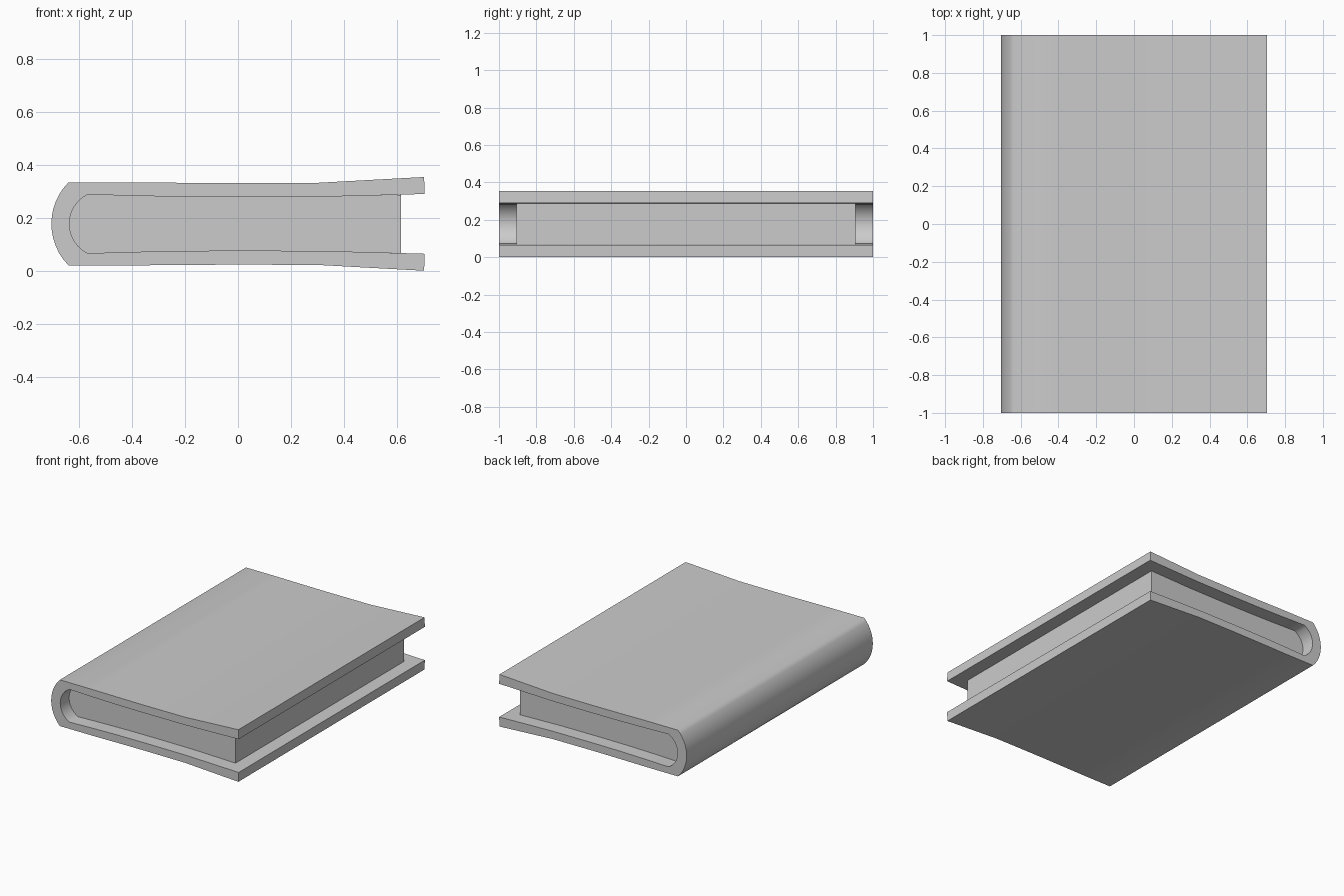
import bpy, bmesh, math

if "Cube" in bpy.data.objects:
    bpy.data.objects.remove(bpy.data.objects["Cube"], do_unlink=True)

MID = 0.178  # height of the mirror plane between the two covers

grey = bpy.data.materials.new("plain_grey")
grey.use_nodes = True
colour = (0.6, 0.6, 0.6, 1)
grey.diffuse_color = colour
grey.node_tree.nodes["Principled BSDF"].inputs["Base Color"].default_value = colour


def arc(tip_x, corner_x, half_height, steps=12):
    """Circular arc from the upper corner over the tip to the lower corner."""
    depth = corner_x - tip_x
    radius = (half_height ** 2 + depth ** 2) / (2 * depth)
    spread = math.asin(half_height / radius)
    angles = [spread * (1 - 2 * i / steps) for i in range(steps + 1)]
    return [(tip_x + radius * (1 - math.cos(a)), radius * math.sin(a)) for a in angles]


def lower(points):
    return [(x, -h) for x, h in points]


def extrude_profile(name, profile, half_length):
    """Sweep a closed (x, height) outline along y."""
    bm = bmesh.new()
    verts = [bm.verts.new((x, -half_length, MID + h)) for x, h in profile]
    face = bm.faces.new(verts)
    swept = bmesh.ops.extrude_face_region(bm, geom=[face], use_keep_orig=True)
    moved = [v for v in swept["geom"] if isinstance(v, bmesh.types.BMVert)]
    bmesh.ops.translate(bm, verts=moved, vec=(0, 2 * half_length, 0))
    bmesh.ops.recalc_face_normals(bm, faces=bm.faces)
    mesh = bpy.data.meshes.new(name)
    bm.to_mesh(mesh)
    bm.free()
    mesh.materials.append(grey)
    obj = bpy.data.objects.new(name, mesh)
    bpy.context.collection.objects.link(obj)
    bpy.ops.object.select_all(action="DESELECT")
    obj.select_set(True)
    bpy.context.view_layer.objects.active = obj
    bpy.ops.object.shade_smooth_by_angle(angle=math.radians(60))
    return obj


# Upper outlines, from the fore edge towards the spine
outer = [(0.703, 0.177), (0.5, 0.166), (0.3, 0.155), (0.0, 0.154), (-0.2, 0.155), (-0.4, 0.157)]
inner = [(0.705, 0.113), (0.5, 0.107), (0.3, 0.102), (0.0, 0.101), (-0.2, 0.102), (-0.4, 0.106)]
outer_spine = arc(-0.705, -0.64, 0.157)
inner_spine = arc(-0.637, -0.568, 0.111)

# Wrapped cover: outside down to the lower edge, then back along the inside
outside = outer + outer_spine + lower(outer[::-1])
inside = inner + inner_spine + lower(inner[::-1])
extrude_profile("cover", outside + inside[::-1], 1.0)

# Page block fills the inside of the cover, set back from its edges
page_top = [(0.615, 0.11)] + inner[1:]
extrude_profile("page_block", page_top + inner_spine + lower(page_top[::-1]), 0.905)
